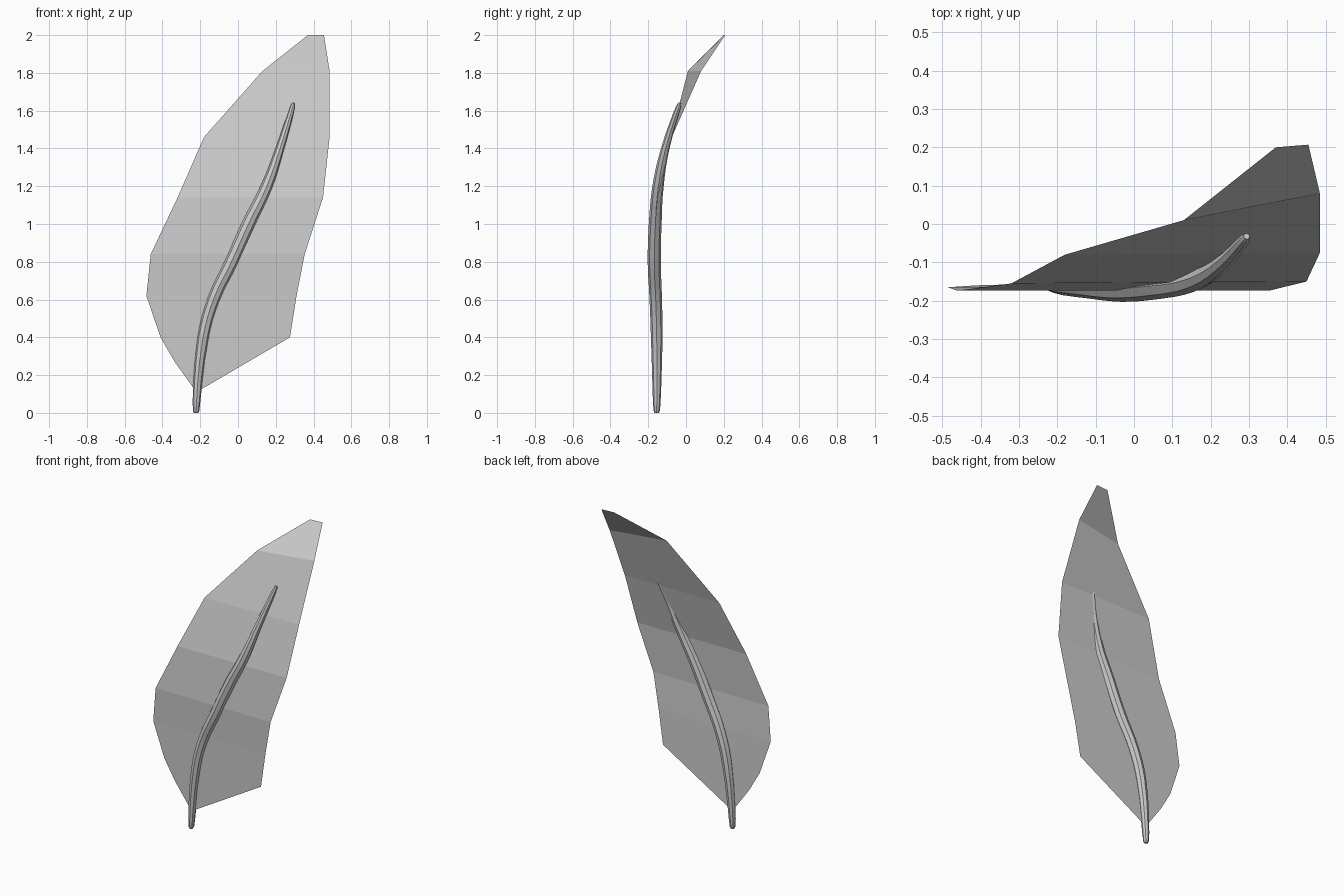
import bpy

if "Cube" in bpy.data.objects:
    bpy.data.objects.remove(bpy.data.objects["Cube"])

# Leaf blade: rows of (z, left x, left y, right x, right y) from bottom to tip
rows = [
    (0.40, -0.41, -0.16, 0.275, -0.16),
    (0.62, -0.485, -0.165, 0.31, -0.165),
    (0.84, -0.462, -0.174, 0.353, -0.174),
    (1.14, -0.32, -0.155, 0.45, -0.15),
    (1.46, -0.18, -0.08, 0.485, -0.075),
    (1.81, 0.13, 0.01, 0.485, 0.08),
    (2.00, 0.37, 0.20, 0.455, 0.207),
]
verts = [(-0.22, -0.155, 0.11), (-0.335, -0.158, 0.27)]
for z, lx, ly, rx, ry in rows:
    verts += [(lx, ly, z), (rx, ry, z)]
faces = [(0, 3, 2, 1)]
faces += [(i, i + 1, i + 3, i + 2) for i in range(2, len(verts) - 2, 2)]
mesh = bpy.data.meshes.new("leaf_blade")
mesh.from_pydata(verts, [], faces)
blade = bpy.data.objects.new("leaf_blade", mesh)
bpy.context.collection.objects.link(blade)

# Stem: tapered tube, points are (x, y, z, radius)
path = [
    (-0.222, -0.155, 0.0, 0.012),
    (-0.222, -0.155, 0.012, 0.017),
    (-0.185, -0.155, 0.40, 0.031),
    (-0.130, -0.160, 0.60, 0.033),
    (-0.035, -0.168, 0.80, 0.035),
    (0.055, -0.163, 1.00, 0.034),
    (0.152, -0.148, 1.20, 0.030),
    (0.222, -0.110, 1.40, 0.022),
    (0.290, -0.038, 1.625, 0.013),
    (0.294, -0.032, 1.64, 0.008),
]
curve = bpy.data.curves.new("stem", "CURVE")
curve.dimensions = "3D"
curve.bevel_depth = 1.0
curve.bevel_resolution = 2
curve.resolution_u = 4
curve.use_fill_caps = True
spline = curve.splines.new("BEZIER")
spline.bezier_points.add(len(path) - 1)
for p, (x, y, z, r) in zip(spline.bezier_points, path):
    p.co = (x, y, z)
    p.radius = r
    p.handle_left_type = p.handle_right_type = "AUTO"
stem = bpy.data.objects.new("stem", curve)
bpy.context.collection.objects.link(stem)

# Convert the stem to a mesh and smooth it
bpy.context.view_layer.objects.active = stem
stem.select_set(True)
bpy.ops.object.convert(target="MESH")
bpy.ops.object.shade_smooth_by_angle()
